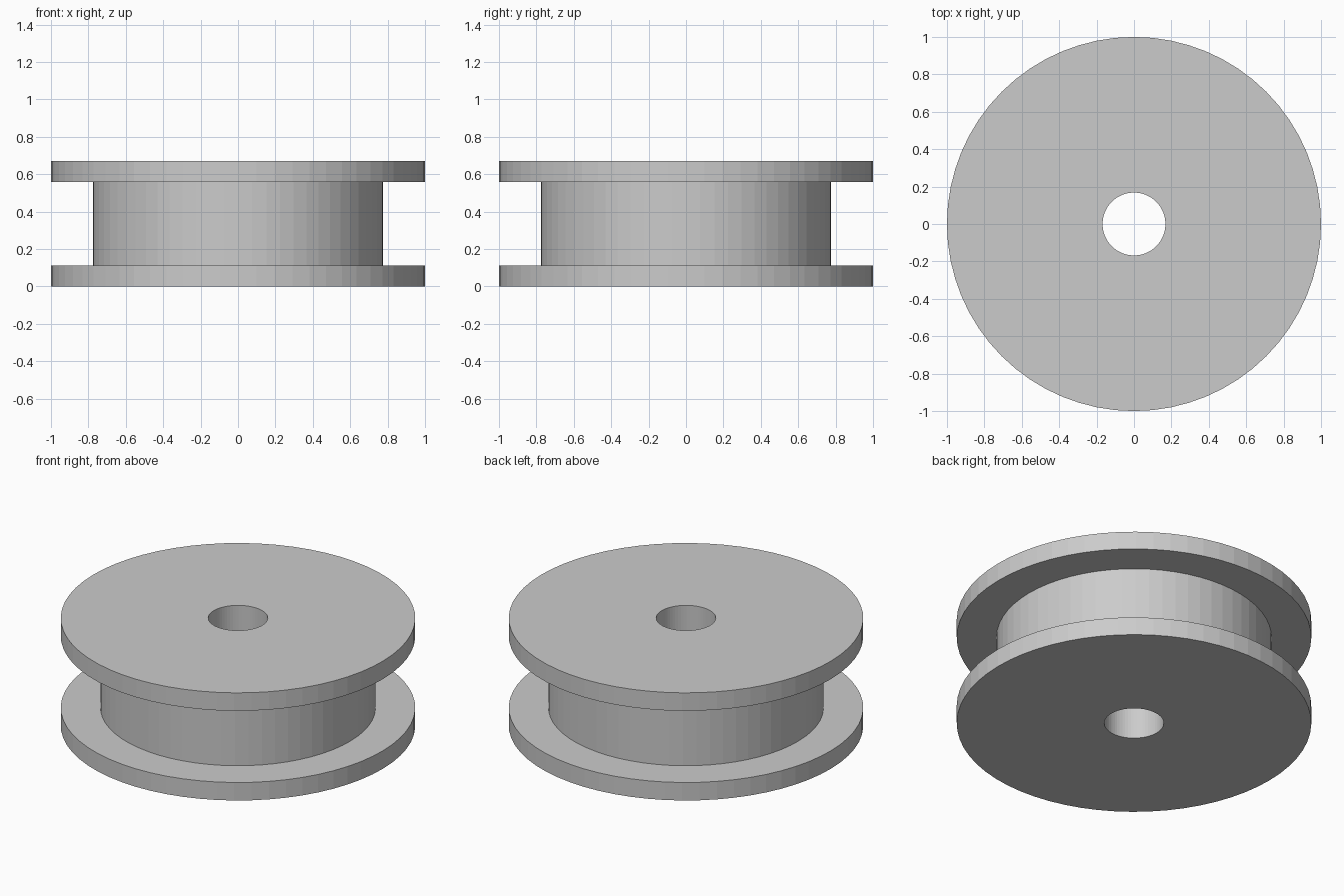
import bpy, bmesh
from math import pi, cos, sin

if "Cube" in bpy.data.objects:
    bpy.data.objects.remove(bpy.data.objects["Cube"])

SEGMENTS = 64

# Closed half-section (radius, height): bore, flanges and hub
BORE, HUB, RIM = 0.168, 0.776, 1.0
PROFILE = [(BORE, 0), (RIM, 0), (RIM, 0.112), (HUB, 0.112),
           (HUB, 0.558), (RIM, 0.558), (RIM, 0.67), (BORE, 0.67)]


def lathe(name, profile, segments):
    bm = bmesh.new()
    rings = []
    for i in range(segments):
        a = 2 * pi * i / segments
        rings.append([bm.verts.new((r * cos(a), r * sin(a), z)) for r, z in profile])
    n = len(profile)
    for i in range(segments):
        a, b = rings[i], rings[(i + 1) % segments]
        for j in range(n):
            k = (j + 1) % n
            bm.faces.new((a[j], b[j], b[k], a[k]))
    bmesh.ops.recalc_face_normals(bm, faces=bm.faces)
    mesh = bpy.data.meshes.new(name)
    bm.to_mesh(mesh)
    bm.free()
    obj = bpy.data.objects.new(name, mesh)
    bpy.context.collection.objects.link(obj)
    return obj


# Flanged spool with a central bore, flat facets
lathe("flanged_spool", PROFILE, SEGMENTS)
